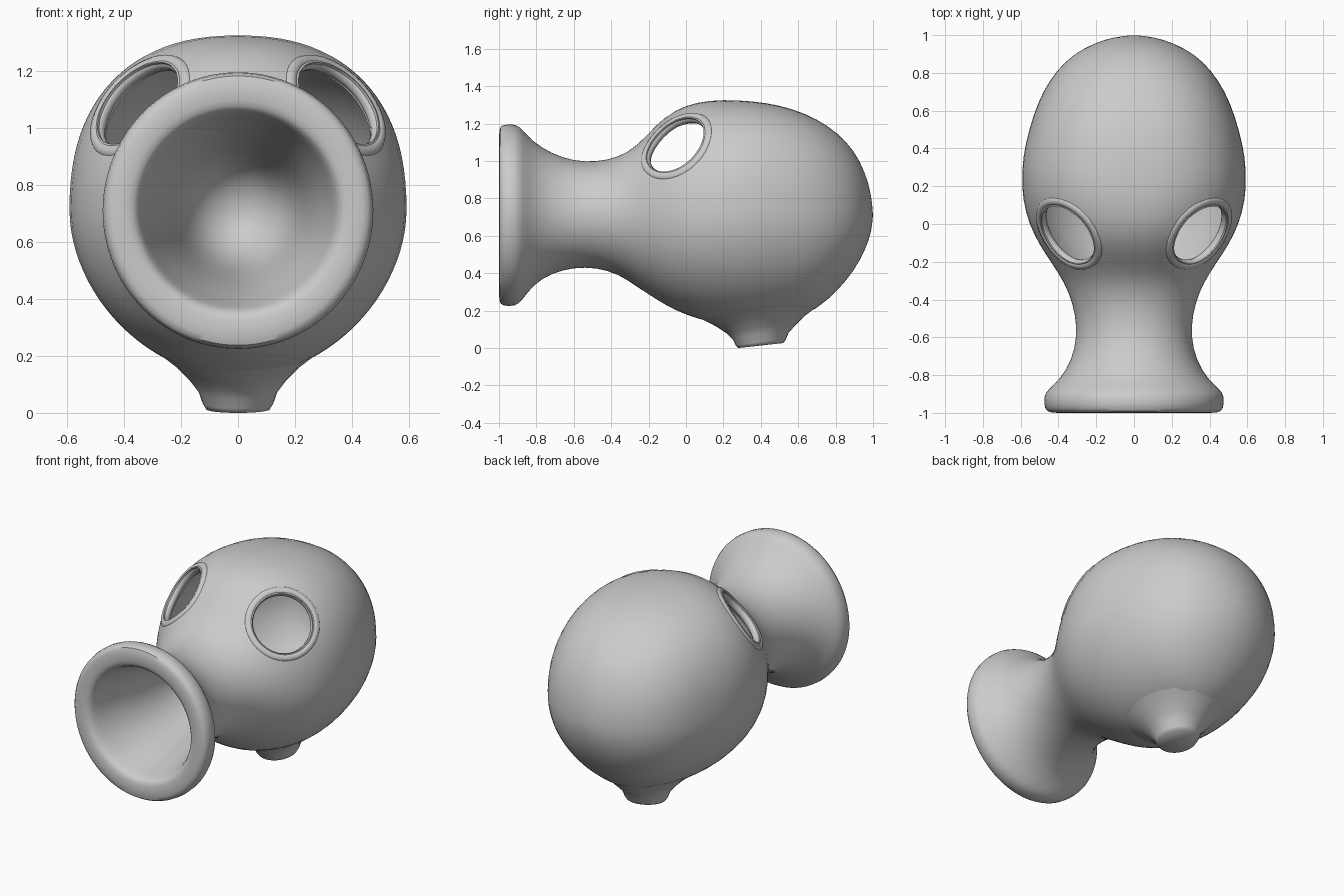
import bpy, bmesh
from math import sin, cos, pi, copysign
from mathutils import Vector
from mathutils.bvhtree import BVHTree

if "Cube" in bpy.data.objects:
    bpy.data.objects.remove(bpy.data.objects["Cube"])

AXIS_Z = 0.71
SIDES = 48
WALL = 0.05

clay = bpy.data.materials.new("grey clay")
clay.use_nodes = True
clay.diffuse_color = (0.6, 0.6, 0.6, 1)
clay.node_tree.nodes["Principled BSDF"].inputs["Base Color"].default_value = (0.6, 0.6, 0.6, 1)

# Outer stations: y, half width, height above axis, depth below axis
OUTER = [
    (-1.0, .445, .465, .465), (-.985, .475, .486, .486), (-.91, .48, .49, .49),
    (-.875, .455, .46, .455), (-.82, .39, .395, .375), (-.72, .33, .33, .31),
    (-.6, .303, .29, .28), (-.48, .31, .285, .28), (-.36, .345, .31, .315),
    (-.26, .40, .37, .385), (-.16, .47, .485, .45), (-.06, .53, .565, .51),
    (.06, .577, .607, .555), (.2, .598, .62, .59), (.36, .59, .611, .59),
    (.5, .557, .59, .57), (.64, .512, .545, .54), (.76, .45, .48, .455),
    (.86, .368, .395, .35), (.93, .272, .295, .245), (.98, .15, .165, .135),
    (.995, .06, .065, .055),
]
# Mouth cup: y, radius
CUP = [(-1.0, .38), (-.985, .355), (-.95, .34), (-.85, .315), (-.7, .272),
       (-.5, .235), (-.3, .2), (-.18, .15), (-.12, .08)]
# Back of the cup, inside the bulb: y, radius
CUP_BACK = [(-.06, .1), (-.12, .19), (-.2, .235), (-.27, .265)]


def add_object(name, bm):
    mesh = bpy.data.meshes.new(name)
    bm.to_mesh(mesh)
    bm.free()
    ob = bpy.data.objects.new(name, mesh)
    bpy.context.collection.objects.link(ob)
    mesh.materials.append(clay)
    return ob


def bake(ob):
    """Replace an object's data with its evaluated mesh."""
    deps = bpy.context.evaluated_depsgraph_get()
    mesh = bpy.data.meshes.new_from_object(ob.evaluated_get(deps))
    name = ob.name
    bpy.data.objects.remove(ob)
    new = bpy.data.objects.new(name, mesh)
    bpy.context.collection.objects.link(new)
    mesh.name = name
    return new


def smooth(ob, angle):
    bpy.ops.object.select_all(action='DESELECT')
    ob.select_set(True)
    bpy.context.view_layer.objects.active = ob
    bpy.ops.object.shade_smooth_by_angle(angle=angle)


def section(bm, y, width, up, down):
    """Rounded ring, squarer on top over the bulb."""
    bulge = min(max((y + .1) / .3, 0), 1) * min(max((1 - y) / .4, 0), 1)
    ring = []
    for i in range(SIDES):
        a = 2 * pi * i / SIDES
        c, s = cos(a), sin(a)
        power = 2 / (2 + (.35 if s > 0 else -.12) * bulge)
        x = copysign(abs(c) ** power, c) * width
        z = copysign(abs(s) ** power, s) * (up if s > 0 else down)
        ring.append(bm.verts.new((x, y, AXIS_Z + z)))
    return ring


def bridge(bm, a, b):
    n = len(a)
    return [bm.faces.new((a[i], a[(i + 1) % n], b[(i + 1) % n], b[i])) for i in range(n)]


def cap(bm, ring, point):
    tip = bm.verts.new(point)
    return [bm.faces.new((v, ring[(i + 1) % len(ring)], tip)) for i, v in enumerate(ring)]


def loft(bm, stations, start, end):
    """Closed skin through the stations, with a tip at each end."""
    rings = [section(bm, *s) for s in stations]
    faces = cap(bm, rings[0], start) + cap(bm, rings[-1], end)
    for a, b in zip(rings, rings[1:]):
        faces += bridge(bm, a, b)
    return faces


# Body: outer skin running round the lip into the mouth cup, and a bulb cavity
bm = bmesh.new()
loft(bm, OUTER[::-1] + [(y, r, r, r) for y, r in CUP],
     (0, 1, AXIS_Z), (0, -.1, AXIS_Z - .02))
cavity = loft(bm, [(y, r, r, r) for y, r in CUP_BACK]
              + [(y, w - WALL, u - WALL, d - WALL) for y, w, u, d in OUTER if -.27 < y < .95],
              (0, -.04, AXIS_Z), (0, 1 - WALL, AXIS_Z))
bmesh.ops.recalc_face_normals(bm, faces=bm.faces[:])
bmesh.ops.reverse_faces(bm, faces=cavity)
body = add_object("hollow_body", bm)
body.modifiers.new("round", 'SUBSURF').levels = 1
body = bake(body)
surface = BVHTree.FromPolygons([v.co for v in body.data.vertices],
                               [p.vertices for p in body.data.polygons])

# Eye openings with a soft rim that follows the surface
cutters = []
for side, label in ((1, "left"), (-1, "right")):
    centre = Vector((.342 * side, -.045, 1.075))
    normal = Vector((.6 * side, -.56, .57)).normalized()
    turn = normal.to_track_quat('Z', 'Y')

    cut = bmesh.new()
    bmesh.ops.create_cone(cut, cap_ends=True, segments=48, radius1=.178,
                          radius2=.178, depth=.5)
    cutter = add_object(label + "_eye_cutter", cut)
    cutter.rotation_mode = 'QUATERNION'
    cutter.rotation_quaternion = turn
    cutter.location = centre + normal * .13
    cutter.hide_render = True
    cutters.append(cutter)
    mod = body.modifiers.new(label, 'BOOLEAN')
    mod.operation = 'DIFFERENCE'
    mod.solver = 'EXACT'
    mod.object = cutter

    path = []
    for i in range(48):
        a = 2 * pi * i / 48
        start = centre + turn @ Vector((.197 * cos(a), .197 * sin(a), .6))
        hit = surface.ray_cast(start, -normal)[0]
        if hit:
            path.append(hit - normal * .02)
    curve = bpy.data.curves.new(label + "_eye_rim", 'CURVE')
    curve.dimensions = '3D'
    curve.bevel_depth = .027
    curve.bevel_resolution = 3
    spline = curve.splines.new('POLY')
    spline.points.add(len(path) - 1)
    for p, co in zip(spline.points, path):
        p.co = (*co, 1)
    spline.use_cyclic_u = True
    curve.materials.append(clay)
    rim = bpy.data.objects.new(label + "_eye_rim", curve)
    bpy.context.collection.objects.link(rim)
    smooth(bake(rim), 1.0)

body = bake(body)
for cutter in cutters:
    bpy.data.objects.remove(cutter)
smooth(body, .7)

# Foot flaring up into the underside of the bulb, with a slightly slanted base:
# radius, share of the height up to the body
FOOT = [(.112, 0), (.124, .1), (.138, .3), (.168, .5), (.22, .74), (.3, 1.02)]
bm = bmesh.new()
rings = [[] for _ in FOOT]
for i in range(32):
    a = 2 * pi * i / 32
    out = Vector((cos(a), 1.08 * sin(a), 0))
    foot_centre = Vector((0, .4, 0))
    edge = foot_centre + out * FOOT[-1][0]
    height = surface.ray_cast(edge - Vector((0, 0, 1)), Vector((0, 0, 1)))[0].z
    for ring, (r, share) in zip(rings, FOOT):
        p = foot_centre + out * r
        slant = max(0, 1 - 2 * share) * (p.y - .28) * .11
        p.z = max(0, share * height + slant)
        ring.append(bm.verts.new(p))
for a, b in zip(rings, rings[1:]):
    bridge(bm, a, b)
cap(bm, rings[0], (0, .4, .014))
bmesh.ops.recalc_face_normals(bm, faces=bm.faces[:])
bm.faces.ensure_lookup_table()
if bm.faces[-1].normal.z > 0:
    bmesh.ops.reverse_faces(bm, faces=bm.faces[:])
smooth(add_object("foot", bm), pi)
